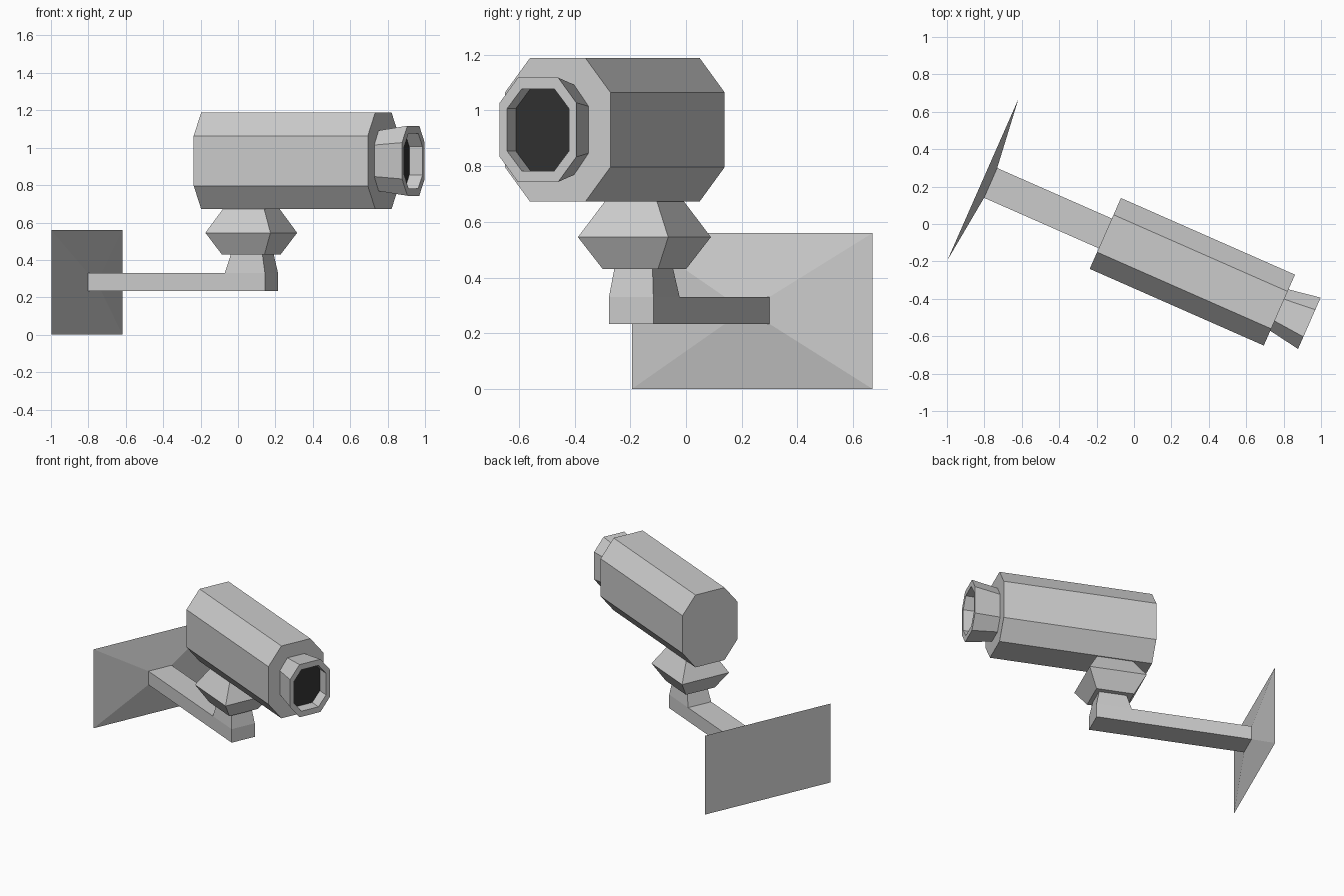
import bpy, bmesh, math
from mathutils import Matrix

if "Cube" in bpy.data.objects:
    bpy.data.objects.remove(bpy.data.objects["Cube"])

# Everything is laid out along one straight axis, then turned about z
TURN = Matrix.Rotation(math.radians(-23.77), 4, 'Z')
AXIS = -0.108   # sideways offset of the common centre line


def octagon(u, cz, hw, hz):
    """Chamfered rectangle standing across the axis at distance u."""
    a, b = hw * 0.527, hz * 0.52
    pts = [(hw, -b), (hw, b), (a, hz), (-a, hz), (-hw, b), (-hw, -b), (-a, -hz), (a, -hz)]
    return [(u, AXIS + p, cz + q) for p, q in pts]


def upright(u, cz, hw, hz):
    """Rectangle standing across the axis."""
    return [(u, AXIS + s * hw, cz + t * hz) for s, t in ((1, -1), (1, 1), (-1, 1), (-1, -1))]


def level(z, cu, hu, hw):
    """Horizontal rectangle at height z."""
    return [(cu + s * hu, AXIS + t * hw, z) for s, t in ((1, -1), (1, 1), (-1, 1), (-1, -1))]


def loft(name, sections, end_mat=None):
    bm = bmesh.new()
    rings = [[bm.verts.new(TURN @ Matrix.Translation(p).translation) for p in s] for s in sections]
    n = len(rings[0])
    for r0, r1 in zip(rings, rings[1:]):
        for i in range(n):
            j = (i + 1) % n
            bm.faces.new((r0[i], r0[j], r1[j], r1[i]))
    bm.faces.new(rings[0])
    end = bm.faces.new(rings[-1])
    bmesh.ops.recalc_face_normals(bm, faces=bm.faces)
    me = bpy.data.meshes.new(name)
    if end_mat:
        grey = bpy.data.materials.new("housing_grey")
        me.materials.append(grey)
        me.materials.append(end_mat)
        end.material_index = 1
    bm.to_mesh(me)
    bm.free()
    ob = bpy.data.objects.new(name, me)
    bpy.context.collection.objects.link(ob)
    return ob


dark = bpy.data.materials.new("lens_dark")
dark.diffuse_color = (0.03, 0.03, 0.03, 1)
dark.use_nodes = True
dark.node_tree.nodes["Principled BSDF"].inputs["Base Color"].default_value = dark.diffuse_color

# Wall plate: shallow pyramid narrowing to the arm
loft("wall_plate", [upright(-0.835, 0.28, 0.472, 0.28), upright(-0.79, 0.282, 0.087, 0.048)])
# Horizontal arm
loft("arm", [upright(-0.79, 0.282, 0.087, 0.048), upright(0.243, 0.282, 0.087, 0.048)])
# Tapered neck rising from the arm's end
loft("neck", [level(0.33, 0.126, 0.117, 0.087), level(0.43, 0.131, 0.092, 0.075)])
# Swivel joint, widest in the middle
loft("swivel_joint", [level(0.43, 0.125, 0.125, 0.108), level(0.545, 0.125, 0.19, 0.177),
                      level(0.673, 0.125, 0.12, 0.102)])
# Camera housing
loft("camera_housing", [octagon(-0.12, 0.93, 0.207, 0.257), octagon(0.897, 0.93, 0.207, 0.257)])
# Flared lens hood with recessed dark lens
loft("lens_hood", [octagon(0.897, 0.93, 0.121, 0.162), octagon(1.072, 0.93, 0.15, 0.187),
                   octagon(1.072, 0.93, 0.121, 0.147), octagon(0.995, 0.93, 0.121, 0.147)], dark)
